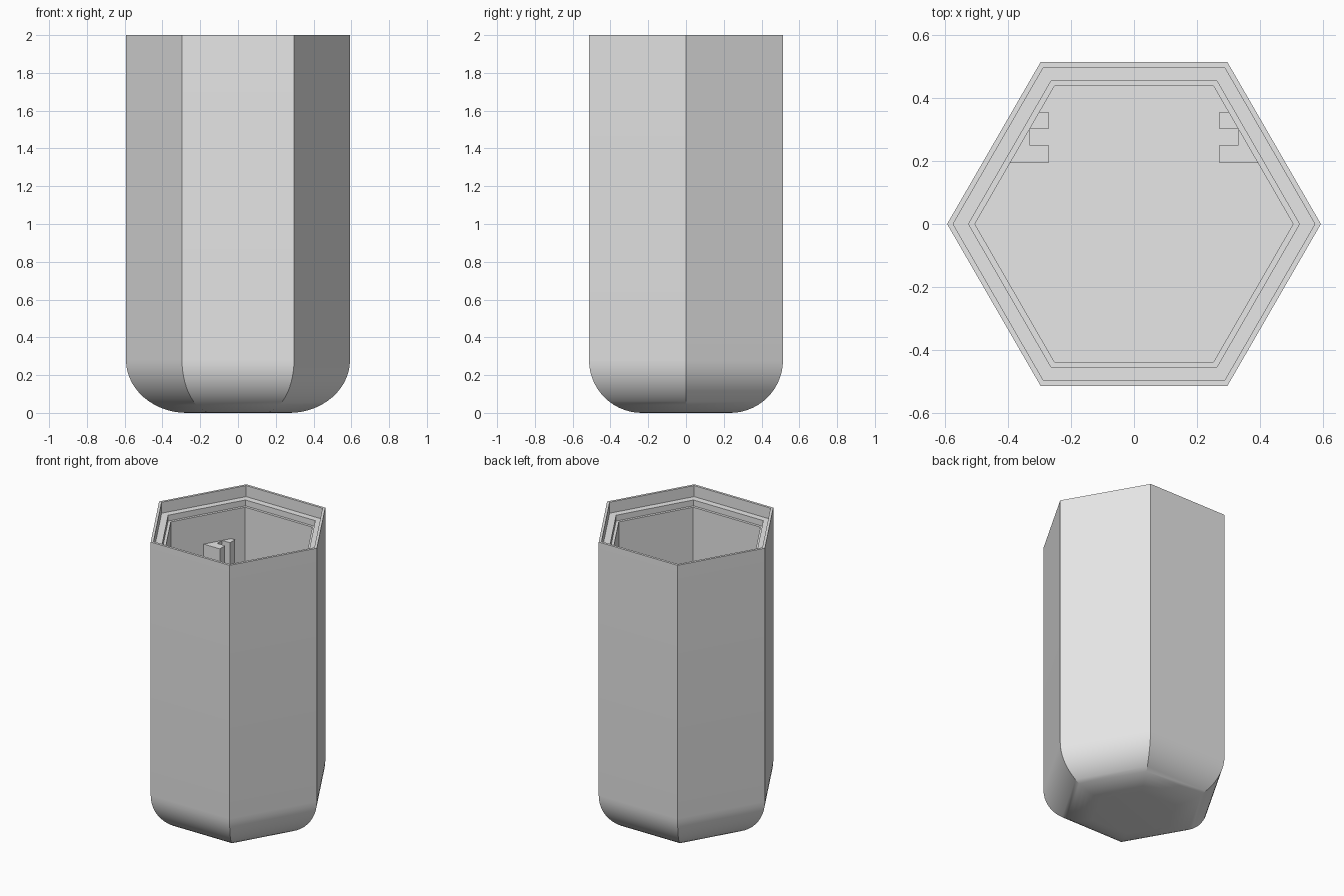
import bpy, bmesh, math

if "Cube" in bpy.data.objects:
    bpy.data.objects.remove(bpy.data.objects["Cube"], do_unlink=True)

grey = bpy.data.materials.new("plain_grey")
grey.use_nodes = True
grey.diffuse_color = (0.8, 0.8, 0.8, 1)
grey.node_tree.nodes["Principled BSDF"].inputs["Base Color"].default_value = (0.8, 0.8, 0.8, 1)


def finish(bm, name):
    bmesh.ops.recalc_face_normals(bm, faces=bm.faces)
    mesh = bpy.data.meshes.new(name)
    bm.to_mesh(mesh)
    bm.free()
    mesh.materials.append(grey)
    obj = bpy.data.objects.new(name, mesh)
    bpy.context.collection.objects.link(obj)
    return obj


def hex_loft(name, profile):
    """Skin hexagonal rings given as (corner radius, height), capping both ends."""
    bm = bmesh.new()
    rings = [[bm.verts.new((r * math.cos(math.radians(60 * i)),
                            r * math.sin(math.radians(60 * i)), z)) for i in range(6)]
             for r, z in profile]
    for a, b in zip(rings, rings[1:]):
        for i in range(6):
            j = (i + 1) % 6
            bm.faces.new((a[i], a[j], b[j], b[i]))
    bm.faces.new(rings[0])
    bm.faces.new(rings[-1])
    return finish(bm, name)


def prism(name, outline, z0, z1):
    bm = bmesh.new()
    face = bm.faces.new([bm.verts.new((x, y, z0)) for x, y in outline])
    side = bmesh.ops.extrude_face_region(bm, geom=[face])["geom"]
    bmesh.ops.translate(bm, vec=(0, 0, z1 - z0),
                        verts=[v for v in side if isinstance(v, bmesh.types.BMVert)])
    return finish(bm, name)


# Hexagonal cup: rounded base, straight wall, stepped rim, deep cavity
RADIUS, ROUND, FLOOR = 0.593, 0.28, 0.15
slope = 2 / math.sqrt(3)          # apothem to corner radius
steps = 14
profile = []
for k in range(steps + 1):
    t = math.pi / 2 * k / steps
    profile.append((RADIUS - slope * ROUND * (1 - math.sin(t)), ROUND * (1 - math.cos(t))))
profile += [(RADIUS, 2), (0.574, 2), (0.574, 1.925), (0.525, 1.925),
            (0.525, 1.885), (0.505, 1.885), (0.505, FLOOR)]
cup = hex_loft("hexagonal_cup", profile)
bpy.context.view_layer.objects.active = cup
cup.select_set(True)
bpy.ops.object.shade_smooth_by_angle(angle=math.radians(30))


# Slotted guide rails on the two rear side walls
def wall(y):
    return 0.52 - y / math.sqrt(3)


for side, label in ((-1, "right"), (1, "left")):
    for part, y0, y1 in (("front", 0.193, 0.25), ("back", 0.302, 0.356)):
        outline = [(0.272, y0), (wall(y0), y0), (wall(y1), y1), (0.272, y1)]
        prism(f"{label}_rail_{part}", [(side * x, y) for x, y in outline], FLOOR - 0.01, 1.69)
    # Web closing the slot against the wall
    web = [(0.331, 0.25), (wall(0.25), 0.25), (wall(0.302), 0.302), (0.331, 0.302)]
    prism(f"{label}_rail_web", [(side * x, y) for x, y in web], FLOOR - 0.01, 1.69)
